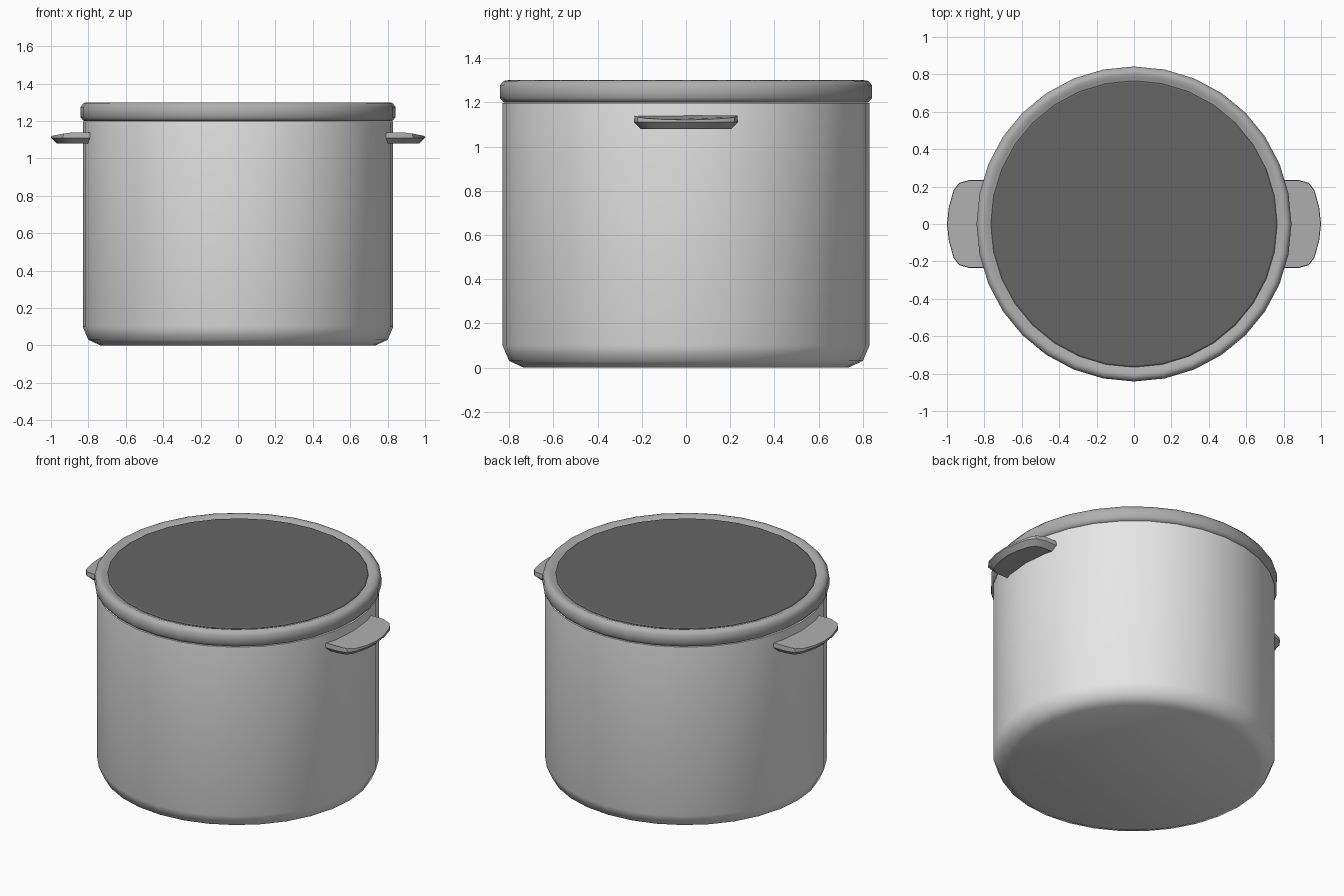
import bpy
import bmesh
from math import cos, sin, pi, radians

cube = bpy.data.objects.get("Cube")
if cube:
    bpy.data.objects.remove(cube, do_unlink=True)

SEGMENTS = 32


def material(name, value):
    mat = bpy.data.materials.new(name)
    mat.use_nodes = True
    colour = (value, value, value, 1)
    mat.diffuse_color = colour
    mat.node_tree.nodes["Principled BSDF"].inputs["Base Color"].default_value = colour
    return mat


def finish(name, bm, mat, angle):
    bmesh.ops.recalc_face_normals(bm, faces=bm.faces)
    mesh = bpy.data.meshes.new(name)
    bm.to_mesh(mesh)
    bm.free()
    mesh.materials.append(mat)
    obj = bpy.data.objects.new(name, mesh)
    bpy.context.collection.objects.link(obj)
    bpy.ops.object.select_all(action='DESELECT')
    obj.select_set(True)
    bpy.context.view_layer.objects.active = obj
    bpy.ops.object.shade_smooth_by_angle(angle=radians(angle))
    return obj


def bridge(bm, rings):
    """Join neighbouring rings of points with quads."""
    for a, b in zip(rings, rings[1:]):
        for i in range(len(a)):
            j = (i + 1) % len(a)
            bm.faces.new((a[i], a[j], b[j], b[i]))


def turned(name, profile, mat, angle, cap_start=False, cap_end=False, closed=False):
    """Spin a (radius, height) profile around the vertical axis."""
    bm = bmesh.new()
    rings = [[bm.verts.new((r * cos(2 * pi * i / SEGMENTS), r * sin(2 * pi * i / SEGMENTS), z))
              for i in range(SEGMENTS)] for r, z in profile]
    bridge(bm, rings + rings[:1] if closed else rings)
    if cap_start:
        bm.faces.new(rings[0])
    if cap_end:
        bm.faces.new(rings[-1])
    return finish(name, bm, mat, angle)


def handle(name, side, mat):
    """Flat grip with rounded corners and an undercut edge."""
    half = [(0.77, 0.235), (0.88, 0.235), (0.935, 0.22), (0.965, 0.18), (0.99, 0.09)]
    outline = half + [(1.0, 0)] + [(x, -y) for x, y in reversed(half)]
    bm = bmesh.new()
    # each layer: inward scale, height near the body, drop at the tip
    layers = [(0.87, 1.08, 0), (1.0, 1.11, 0), (0.99, 1.14, 0.02)]
    rings = []
    for scale, z, drop in layers:
        rings.append([bm.verts.new((side * (0.77 + (x - 0.77) * scale), y * scale,
                                    z - drop * max(0, (x - 0.9) / 0.1)))
                      for x, y in outline])
    bridge(bm, rings)
    bm.faces.new(rings[0])
    bm.faces.new(rings[-1])
    return finish(name, bm, mat, 25)


light_grey = material("light grey", 0.8)
mid_grey = material("mid grey", 0.43)
dark_grey = material("dark grey", 0.13)

# Pot body with a rounded bottom edge
turned("pot_body", [(0.735, 0), (0.80, 0.03), (0.83, 0.10), (0.83, 1.197)],
       light_grey, 50, cap_start=True, cap_end=True)

# Rim around the lid
turned("lid_rim", [(0.76, 1.2), (0.825, 1.2), (0.842, 1.22), (0.842, 1.275), (0.825, 1.297),
                   (0.805, 1.3), (0.785, 1.292), (0.765, 1.285)],
       mid_grey, 50, closed=True)

# Flat dark lid panel
turned("lid_panel", [(0.766, 1.26), (0.766, 1.287), (0.758, 1.292)],
       dark_grey, 30, cap_start=True, cap_end=True)

# Side handles
for label, side in (("left", 1), ("right", -1)):
    handle(label + "_handle", side, mid_grey)
